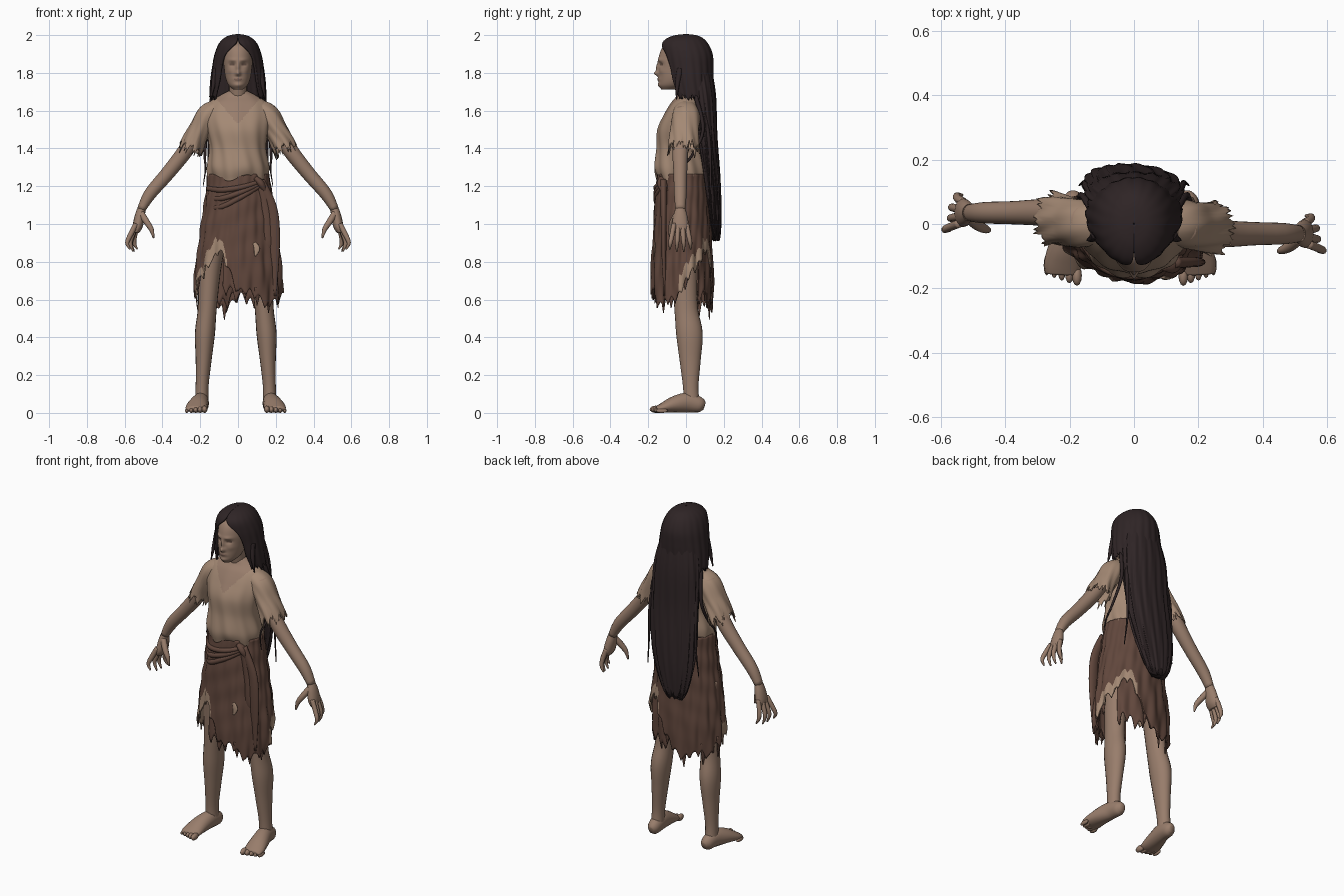
import bpy, bmesh, random
from math import sin, cos, pi, radians, exp
from mathutils import Vector

random.seed(4)
if "Cube" in bpy.data.objects:
    bpy.data.objects.remove(bpy.data.objects["Cube"])


def material(name, rgb):
    m = bpy.data.materials.new(name)
    m.use_nodes = True
    m.diffuse_color = (*rgb, 1)
    bsdf = m.node_tree.nodes["Principled BSDF"]
    bsdf.inputs["Base Color"].default_value = (*rgb, 1)
    bsdf.inputs["Roughness"].default_value = 0.9
    return m


SKIN = material("weathered_skin", (.315, .205, .148))
LINEN = material("worn_linen", (.37, .25, .175))
CLOTH = material("brown_cloth", (.118, .062, .045))
HAIR = material("dark_hair", (.028, .018, .019))
EYE = material("sunken_eye", (.13, .08, .06))
LIP = material("dry_lips", (.21, .125, .095))


def at(rows, t):
    """Smooth interpolation through a table of rows."""
    last = len(rows) - 1
    i = min(int(t * last), last - 1)
    f = t * last - i
    p = [rows[max(0, min(last, i + k))] for k in (-1, 0, 1, 2)]
    return [b + .5 * f * (c - a + f * (2*a - 5*b + 4*c - d + f * (3*(b - c) + d - a)))
            for a, b, c, d in zip(*p)]


def rag(a):
    """Periodic tattered edge, 0 to 1."""
    return .45 * abs(sin(4.5 * a)) + .55 * abs(sin(13.5 * a + 1))


def surface(name, f, nu, nv, mats, closed=True, caps=False, thick=0, rule=None):
    bm = bmesh.new()
    cols = nu if closed else nu + 1
    grid = [[bm.verts.new(f(u / nu, v / nv)) for u in range(cols)] for v in range(nv + 1)]
    for v in range(nv):
        for u in range(nu):
            w = (u + 1) % cols
            face = bm.faces.new((grid[v][u], grid[v][w], grid[v+1][w], grid[v+1][u]))
            if rule:
                face.material_index = rule(face.calc_center_median(), (u + .5) / nu, (v + .5) / nv)
    if caps:
        bm.faces.new(grid[0])
        bm.faces.new(grid[-1])
    bmesh.ops.recalc_face_normals(bm, faces=bm.faces)
    for face in bm.faces:
        face.smooth = True
    me = bpy.data.meshes.new(name)
    bm.to_mesh(me)
    bm.free()
    for m in mats:
        me.materials.append(m)
    ob = bpy.data.objects.new(name, me)
    bpy.context.collection.objects.link(ob)
    if thick:
        mod = ob.modifiers.new("thickness", "SOLIDIFY")
        mod.thickness = thick
        mod.offset = 0
    return ob


def tube(name, rows, mat, nu=16, nv=16, ref=(0, 1, 0), side=1, dx=0, dy=0, ragged=0):
    """Limb along rows of (x, y, z, radius along ref, radius across)."""
    rows = [(side * x + dx, y + dy, z, ra, rb) for x, y, z, ra, rb in rows]

    def f(u, v):
        a = 2 * pi * u
        v *= 1 - ragged * rag(a)
        x, y, z, ra, rb = at(rows, v)
        t = Vector(at(rows, min(1, v + .02))[:3]) - Vector(at(rows, max(0, v - .02))[:3])
        t.normalize()
        n = Vector(ref)
        n = (n - t * n.dot(t)).normalized()
        k = 1 + (.07 * v * sin(7 * a + 9 * v) if ragged else 0)
        return Vector((x, y, z)) + n * (ra * k * cos(a)) + t.cross(n) * (rb * k * sin(a))
    return surface(name, f, nu, nv, [mat], caps=not ragged, thick=.006 if ragged else 0)


def ball(name, centre, size, mat):
    def f(u, v):
        s = sin(pi * (.02 + .96 * v))
        d = (s * cos(2 * pi * u), s * sin(2 * pi * u), cos(pi * v))
        return Vector([c + r * k for c, r, k in zip(centre, size, d)])
    return surface(name, f, 12, 8, [mat], caps=True)


# Head with sculpted features: (x, z, width, height, push forward)
HEAD = [(1.712, -.09, .025, .04), (1.735, -.075, .05, .068), (1.77, -.06, .065, .085),
        (1.82, -.05, .073, .095), (1.88, -.035, .078, .11), (1.94, -.025, .07, .095),
        (1.975, -.015, .03, .045)]
FEATURES = [(0, 1.797, .014, .013, .022), (0, 1.828, .010, .026, .013), (.031, 1.845, .018, .012, -.011),
            (.03, 1.868, .022, .009, .006), (.045, 1.81, .018, .016, .005),
            (0, 1.766, .024, .010, .006), (0, 1.735, .025, .012, .006)]


def head(u, v):
    z, cy, rx, ry = at(HEAD, v)
    a = 2 * pi * u
    x, y = rx * sin(a), cy - ry * cos(a)
    for fx, fz, w, h, push in FEATURES:
        y -= max(0, cos(a)) * push * exp(-((abs(x) - fx) / w) ** 2 - ((z - fz) / h) ** 2)
    return Vector((x, y, z))


def face_paint(c, u, v):
    if c.y > -.09:
        return 0
    if ((abs(c.x) - .031) / .015) ** 2 + ((c.z - 1.845) / .006) ** 2 < 1:
        return 1
    return 2 if (c.x / .022) ** 2 + ((c.z - 1.766) / .006) ** 2 < 1 else 0


surface("head", head, 128, 72, [SKIN, EYE, LIP], caps=True, rule=face_paint)
tube("neck", [(0, .02, 1.6, .055, .06), (0, 0, 1.68, .05, .048), (0, -.02, 1.79, .052, .05)], SKIN)

# Loose blouse with a deep neckline
BLOUSE = [(1.705, .005, .05, .045), (1.675, .01, .105, .062), (1.64, 0, .155, .08),
          (1.58, -.01, .178, .105), (1.5, -.025, .165, .125), (1.4, -.03, .15, .125),
          (1.3, -.028, .163, .140), (1.245, -.022, .158, .134)]


def blouse(u, v):
    z, cy, rx, ry = at(BLOUSE, v)
    a = 2 * pi * u
    k = 1 + .03 * v * sin(11 * a + 2 * sin(9 * z))
    return Vector((rx * k * sin(a), cy - ry * k * cos(a), z + v ** 6 * .018 * sin(5 * a)))


def neckline(c, u, v):
    return 1 if c.y < .02 and c.z > 1.53 + 1.15 * abs(c.x) else 0


surface("blouse", blouse, 128, 64, [LINEN, SKIN], caps=True, rule=neckline)

# Arms, sleeves, hands, legs and feet
for s, label, dy in ((1, "left", -.03), (-1, "right", .035)):
    tube(label + "_arm", [(.15, -dy * .7, 1.6, .05, .05), (.215, -dy * .4, 1.49, .046, .044),
                          (.28, 0, 1.385, .042, .041), (.375, 0, 1.265, .036, .037),
                          (.465, 0, 1.16, .033, .033), (.513, 0, 1.075, .026, .022)],
         SKIN, nu=24, side=s, dy=dy)
    tube(label + "_sleeve", [(.10, -dy, 1.615, .055, .045), (.155, -dy, 1.575, .07, .060),
                             (.20, -dy * .8, 1.50, .072, .056), (.236, -dy * .6, 1.43, .076, .060),
                             (.265, -dy * .5, 1.35, .085, .066)],
         LINEN, nu=64, nv=20, side=s, dy=dy, ragged=.26)
    tube(label + "_palm", [(.51, 0, 1.085, .025, .021), (.52, 0, 1.04, .038, .027),
                           (.532, 0, .985, .045, .026), (.54, 0, .955, .036, .014)],
         SKIN, side=s, dy=dy)
    for i in range(4):
        k = i - 1.5
        x = .014 * k * abs(k) * -.6
        tube(f"{label}_finger_{i + 1}", [(.535 + x * .3, k * .022, 1.0, .013, .014),
                                         (.557 + x * .6, k * .029, .945, .013, .014),
                                         (.568 + x, k * .035, .90, .011, .011),
                                         (.552 + x, k * .037, .848 + .012 * abs(k), .004, .004)],
             SKIN, nu=10, nv=12, side=s, dy=dy)
    tube(label + "_thumb", [(.515, -.015, 1.06, .016, .018), (.483, -.04, 1.01, .017, .017),
                            (.458, -.052, .97, .012, .013), (.447, -.055, .925, .004, .004)],
         SKIN, nu=10, nv=12, side=s, dy=dy)
    tube(label + "_leg", [(.11, -.02, .98, .08, .075), (.135, -.01, .78, .07, .06),
                          (.15, 0, .56, .062, .05), (.163, .018, .42, .07, .053),
                          (.17, .022, .28, .056, .042), (.178, .025, .14, .041, .034),
                          (.18, .03, .05, .042, .036)],
         SKIN, nu=20, nv=32, side=s, dx=-.012)
    tube(label + "_foot", [(.178, .098, .035, .016, .02), (.178, .075, .042, .034, .04),
                           (.184, .01, .055, .042, .052), (.198, -.06, .045, .052, .044),
                           (.208, -.12, .028, .058, .028), (.21, -.155, .019, .052, .016)],
         SKIN, nv=20, ref=(1, 0, 0), side=s, dx=-.012)
    for i in range(5):
        x = .165 + .0235 * i
        r = .019 - .0018 * i
        ball(f"{label}_toe_{i + 1}", (s * x - .012, -.16 + .008 * i, r), (r * .8, .032, r), SKIN)

# Wrapped skirt with an uneven, torn hem
SKIRT = [(.160, .128), (.18, .142), (.207, .15), (.226, .16), (.226, .157)]
HEM = [(h,) for h in (.66, .60, .58, .66, .79, .84, .60, .57, .59, .63, .71, .85, .66)]


def wrap(a, z, scale=1):
    t = max(0, min(1, (1.27 - z) / .72))
    rx, ry = at(SKIRT, t)
    k = scale * (1 + .038 * t * sin(14 * a + 9 * z) + .012 * sin(23 * a - 14 * z)
                 + .016 * (1 - t) * sin(48 * (z - .1 * sin(a))))
    return Vector((.003 + rx * k * sin(a), -.02 - ry * k * cos(a), z))


def skirt(u, v):
    low = at(HEM, u)[0] + .08 * rag(2 * pi * u) - .05
    return wrap(2 * pi * u, 1.265 + (low - 1.265) * v)


def trim(c, u, v):
    d = 360 * u
    front = 272 < d < 345 and v > .86 - .06 * sin(radians(d * 7))
    back = 84 < d < 158 and v > .86
    return 1 if front or back else 0


surface("skirt", skirt, 180, 48, [CLOTH, LINEN], thick=.008, rule=trim)


def under_panel(name, start, end, low):
    def f(u, v):
        a = radians(start + (end - start) * u)
        return wrap(a, .98 + (low + .12 * rag(a) - .98) * v, .94)
    surface(name, f, 60, 14, [CLOTH], closed=False, thick=.006)


under_panel("front_under_panel", -22, 50, .56)
under_panel("back_under_panel", 125, 215, .53)

# Gathered waist, knot and hanging sash
for i in range(3):
    tube(f"waist_fold_{i + 1}", [(-.165, -.06, 1.19 - .05 * i, .012, .006),
                                 (-.09, -.139, 1.18 - .045 * i, .014, .012),
                                 (.02, -.158, 1.195 - .025 * i, .014, .014),
                                 (.12, -.118, 1.225 - .01 * i, .012, .012)],
         CLOTH, ref=(0, 0, 1))
tube("waist_knot", [(.09, -.13, 1.245, .015, .012), (.12, -.125, 1.215, .028, .02),
                    (.145, -.11, 1.17, .02, .012)], CLOTH)
for i, (x, low) in enumerate(((.145, .86), (.18, .62))):
    tube(f"hanging_sash_{i + 1}", [(.12, -.12, 1.23, .022, .018), (x, -.118, 1.08, .028, .016),
                                   (x + .012, -.118, .9, .03, .014), (x + .015, -.113, low, .008, .005)],
         CLOTH, ref=(1, 0, 0))
tube("torn_patch", [(.085, -.165, .90, .008, .004), (.10, -.168, .87, .016, .005),
                    (.09, -.17, .83, .004, .003)], LINEN, ref=(1, 0, 0), nv=8)

# Loose tatters below the hem
for i, d in enumerate((8, 27, 48, 68, 96, 172, 200, 232, 262, 292)):
    a = radians(d)
    low = at(HEM, d / 360)[0]
    top, end = wrap(a, low + .06, .97), wrap(a, low - random.uniform(.03, .08), .98)
    mid = (top + end) / 2
    tube(f"hem_tatter_{i + 1}", [(*top, .02, .006), (*mid, .013, .005), (*end, .002, .002)],
         CLOTH, nu=8, nv=6, ref=(cos(a), sin(a), 0))

# Hair framing the face
CAP = [(2.0, 0, .001, .001, 0), (1.99, -.002, .052, .068, 0), (1.958, -.006, .092, .114, 6),
       (1.90, .006, .117, .129, 33), (1.83, .014, .13, .125, 42), (1.75, .02, .14, .118, 45),
       (1.65, .035, .145, .105, 55)]


def cap(u, v):
    z, cy, rx, ry, gap = at(CAP, v * (1 - .07 * rag(2 * pi * u) * v))
    gap = radians(max(0, gap))
    a = gap + u * (2 * pi - 2 * gap)
    k = 1 + .018 * v * sin(19 * a + 4 * z)
    return Vector((rx * k * sin(a), cy - ry * k * cos(a), z))


surface("hair_cap", cap, 110, 36, [HAIR], closed=False, thick=.012)

# Long hair falling down the back
FALL = [(1.88, 0, .05, .10, .075), (1.68, 0, .083, .142, .074), (1.45, 0, .107, .15, .058),
        (1.25, -.01, .13, .145, .05), (1.1, -.022, .145, .122, .042), (.98, -.032, .155, .085, .03),
        (.90, -.036, .16, .045, .018)]


def fall(u, v):
    a = 2 * pi * u
    z, cx, cy, rx, ry = at(FALL, v * (1 - .16 * rag(a) * v ** 3))
    k = 1 + v ** .5 * (.06 * sin(16 * a + 5 * z) + .03 * sin(27 * a - 7 * z))
    return Vector((cx + rx * k * sin(a), cy - ry * k * cos(a), z))


surface("hair_fall", fall, 120, 48, [HAIR], caps=True)


def lock(name, points, r):
    n = len(points) - 1
    tube(name, [(*p, r * (1 - .85 * i / n), r * (1 - .85 * i / n)) for i, p in enumerate(points)],
         HAIR, nu=8, nv=20)


for s, label in ((1, "left"), (-1, "right")):
    lock(label + "_front_lock", [(s * .115, -.03, 1.82), (s * .13, -.045, 1.74), (s * .145, -.05, 1.66)], .02)
    lock(label + "_side_lock", [(s * .135, .05, 1.68), (s * .165, .09, 1.5), (s * .175, .03, 1.36),
                                (s * .172, -.03, 1.29), (s * .185, -.04, 1.2)], .012)
    lock(label + "_back_lock", [(s * .12, .08, 1.65), (s * .15, .12, 1.45), (s * .155, .13, 1.25),
                                (s * .17, .12, 1.06)], .015)
for i in range(9):
    x = -.1 + .02 * i
    end = random.uniform(.9, 1.05)
    lock(f"hair_tip_{i + 1}", [(x, .14, 1.3), (x * .9 - .01, .16, 1.15), (x * .65 - .03, .165, end)], .018)
